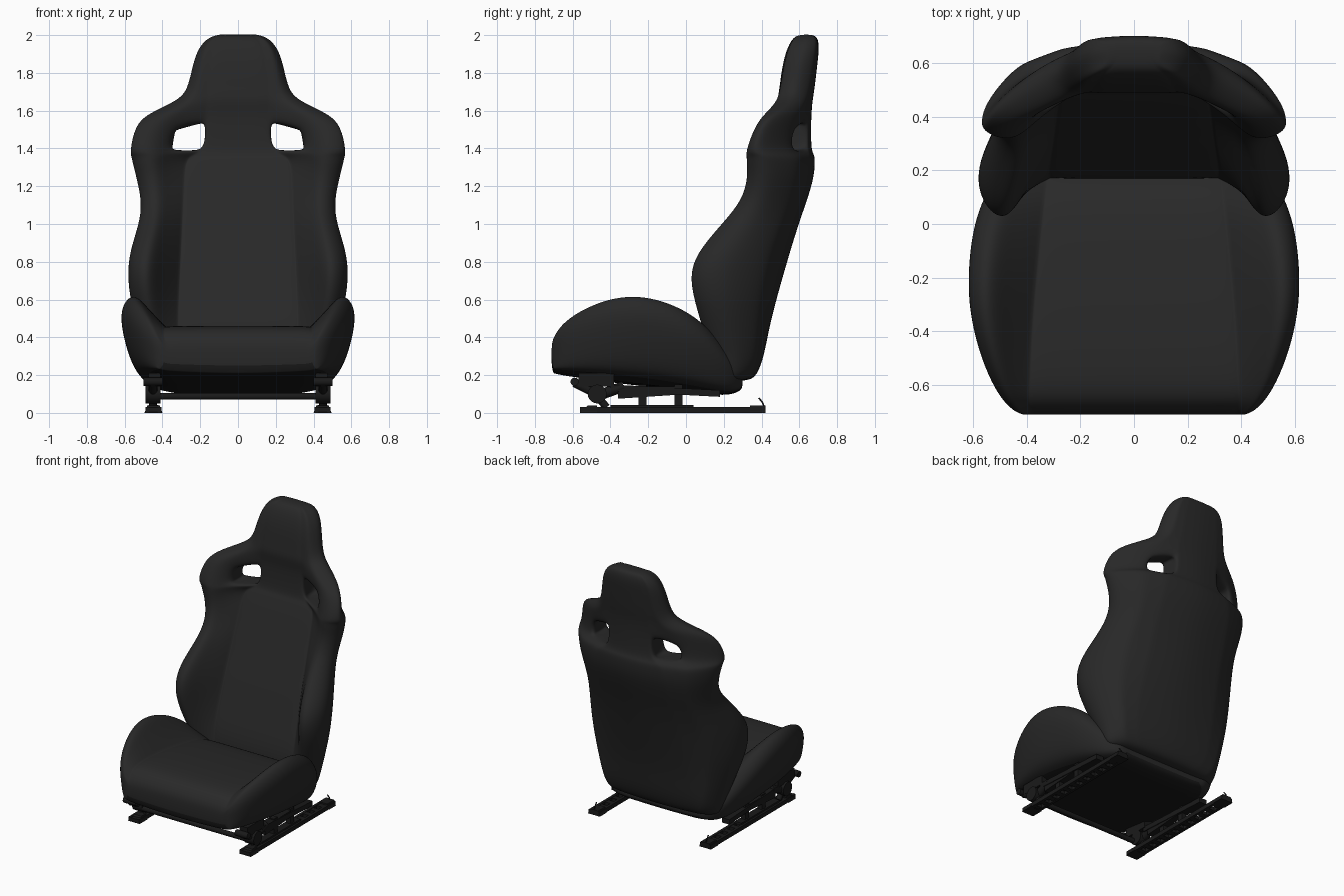
import bpy, bmesh, math
from mathutils import Vector

if "Cube" in bpy.data.objects:
    bpy.data.objects.remove(bpy.data.objects["Cube"])


def mat(name, v):
    m = bpy.data.materials.new(name)
    m.diffuse_color = (v, v, v, 1)
    m.use_nodes = True
    m.node_tree.nodes["Principled BSDF"].inputs["Base Color"].default_value = m.diffuse_color
    return m


LEATHER = mat("black_leather", 0.021)
FABRIC = mat("charcoal_fabric", 0.022)
METAL = mat("dark_metal", 0.010)


def finish(name, bm, mats):
    bmesh.ops.recalc_face_normals(bm, faces=bm.faces)
    me = bpy.data.meshes.new(name)
    bm.to_mesh(me)
    bm.free()
    ob = bpy.data.objects.new(name, me)
    bpy.context.collection.objects.link(ob)
    for m in mats:
        me.materials.append(m)
    return ob


def smooth(ob, angle=40):
    bpy.ops.object.select_all(action='DESELECT')
    ob.select_set(True)
    bpy.context.view_layer.objects.active = ob
    bpy.ops.object.shade_smooth_by_angle(angle=math.radians(angle))


def padded_half(name, rows, place, drop, shape, panel, hole=None, under=None):
    """Loft of half sections: centre panel, bolster, side, curved underside.
    Row = station, panel half width, panel depth, bolster depth, half width, back depth."""
    bm = bmesh.new()
    crease = bm.edges.layers.float.new("crease_edge")
    grid = []
    for i, (t, pw, pf, bf, w, r) in enumerate(rows):
        f3, f4, s1, s2, lo = shape
        mix = 0.55
        if hole is not None and i in (hole, hole + 1):
            f3, f4, mix = 0.42, 0.7, 0.48
        x3, x4 = pw + f3 * (w - pw), pw + f4 * (w - pw)
        back = lambda x: r - drop(t, x)
        d = max(back(w) - bf, 0.03)
        sec = [(0, pf), (pw * 0.92, pf), (pw, pf + 0.006), (x3, pf + mix * (bf - pf)), (x4, bf),
               (w - s1, bf + 0.22 * d), (w * s2, bf + lo * d),
               (x4, back(x4)), (x3, back(x3)), (pw, back(pw)), (pw * 0.92, back(pw * 0.92)), (0, r)]
        line = []
        for c, (x, dep) in enumerate(sec):
            # the top edge of the opening slopes down outwards
            tt = t - 0.045 if hole is not None and i == hole + 1 and c in (3, 8) else t
            line.append(bm.verts.new(place(x, tt, dep)))
        grid.append(line)
    for i in range(len(rows) - 1):
        for c in range(11):
            if i == hole and c in (2, 8):
                continue
            f = bm.faces.new((grid[i][c], grid[i][c + 1], grid[i + 1][c + 1], grid[i + 1][c]))
            if c < 2 and panel[0] <= rows[i][0] and rows[i + 1][0] <= panel[1]:
                f.material_index = 1
            if under and c > 7:
                f.material_index = 2
    # end caps
    for line in (grid[0], grid[-1]):
        for c in range(5):
            bm.faces.new((line[c], line[c + 1], line[10 - c], line[11 - c]))
    # walls of the harness opening
    if hole is not None:
        a, b = grid[hole], grid[hole + 1]
        front, rear = (a[2], a[3], b[3], b[2]), (a[9], a[8], b[8], b[9])
        for j in range(4):
            n = (j + 1) % 4
            bm.faces.new((front[j], front[n], rear[n], rear[j]))
            bm.edges.get((front[j], rear[j]))[crease] = 0.6
            bm.edges.get((front[j], front[n]))[crease] = 0.2
            bm.edges.get((rear[j], rear[n]))[crease] = 0.2
    # stitched seam beside the panel
    for i in range(len(rows) - 1):
        if panel[0] <= rows[i][0] and rows[i + 1][0] <= panel[1]:
            bm.edges.get((grid[i][2], grid[i + 1][2]))[crease] = 0.7
    # crisp lower edge along the front of the cushion
    if under:
        for c in range(7, 11):
            bm.edges.get((grid[1][c], grid[1][c + 1]))[crease] = 0.6
    ob = finish(name, bm, [LEATHER, FABRIC, METAL])
    mir = ob.modifiers.new("mirror", 'MIRROR')
    mir.use_clip = True
    sub = ob.modifiers.new("subdivision", 'SUBSURF')
    sub.levels = sub.render_levels = 3
    for p in ob.data.polygons:
        p.use_smooth = True
    return ob


# Backrest with shoulder wings and headrest
back_rows = [
    (.17, .20, .24, .22, .42, .33), (.195, .27, .20, .17, .465, .38), (.30, .31, .16, .12, .49, .42),
    (.45, .32, .18, .07, .54, .45), (.60, .315, .225, .015, .585, .49), (.72, .31, .26, -.01, .597, .525),
    (.82, .305, .29, .015, .592, .555), (.92, .30, .325, .09, .565, .585), (1.03, .295, .36, .195, .53, .62),
    (1.13, .29, .395, .28, .525, .655), (1.24, .285, .43, .31, .55, .688), (1.32, .28, .46, .303, .57, .695),
    (1.365, .25, .477, .302, .582, .69), (1.39, .178, .495, .303, .585, .668), (1.54, .17, .50, .362, .556, .668),
    (1.60, .17, .495, .425, .455, .67), (1.66, .16, .485, .485, .32, .675), (1.72, .15, .495, .50, .275, .685),
    (1.84, .14, .51, .52, .25, .698), (1.93, .13, .535, .545, .22, .708), (1.985, .10, .565, .57, .17, .70),
    (2.003, .06, .60, .60, .11, .675)]


def back_drop(z, x):
    k = min(0.55, 0.12 + 0.5 * z) if z < 1.38 else 0.72 if z < 1.58 else 0.62
    return k * x * x


padded_half("backrest", back_rows, lambda x, t, d: (x, d, t), back_drop,
            (0.36, 0.6, 0.022, 1.0, 0.62), (0.3, 1.37), hole=13)

# Seat cushion with side bolsters
seat_rows = [
    (-.712, .37, .34, .37, .42, .235), (-.70, .39, .38, .41, .455, .205), (-.66, .395, .438, .475, .50, .195),
    (-.58, .39, .46, .545, .55, .183), (-.45, .385, .462, .615, .60, .165), (-.30, .375, .455, .65, .632, .145),
    (-.15, .36, .44, .63, .632, .13), (0, .345, .42, .565, .612, .112), (.12, .33, .39, .465, .565, .097),
    (.22, .32, .30, .33, .50, .09), (.28, .30, .22, .235, .43, .11), (.30, .26, .19, .20, .37, .13)]
padded_half("seat_cushion", [(t, pw, -p, -b, w, -u) for t, pw, p, b, w, u in seat_rows],
            lambda x, t, d: (x, t, -d), lambda y, x: 0.9 * x ** 4,
            (0.42, 0.7, 0.005, 0.97, 0.62), (-.70, .22), under=True)


def add_box(bm, x0, x1, y0, y1, z0, z1):
    vs = bmesh.ops.create_cube(bm, size=1)["verts"]
    for v in vs:
        v.co = Vector(((x0 + x1) / 2 + v.co.x * (x1 - x0), (y0 + y1) / 2 + v.co.y * (y1 - y0),
                       (z0 + z1) / 2 + v.co.z * (z1 - z0)))
    return vs


def add_rod(bm, a, b, rad, n=12):
    a, b = Vector(a), Vector(b)
    vs = bmesh.ops.create_cone(bm, cap_ends=True, segments=n, radius1=rad, radius2=rad,
                               depth=(b - a).length)["verts"]
    q = (b - a).to_track_quat('Z', 'Y')
    for v in vs:
        v.co = q @ v.co + (a + b) / 2


for side, s in (("left", -1), ("right", 1)):
    # Floor rail: ladder strip with open slots, and feet at both ends
    bm = bmesh.new()
    for x0, x1 in ((.405, .425), (.47, .49)):
        add_box(bm, x0, x1, -.56, .42, 0, .03)
    for i in range(13):
        y = -.54 + i * .078
        add_box(bm, .42, .475, y - .02, y + .02, .004, .028)
    for y0, y1 in ((-.56, -.47), (.34, .42)):
        for v in add_box(bm, .40, .495, y0, y1, 0, .038):
            if v.co.z > .03:
                v.co.x = .447 + (v.co.x - .447) * .7
                v.co.y = max(v.co.y, -.52)
    bmesh.ops.scale(bm, vec=(s, 1, 1), verts=bm.verts)
    finish(side + "_floor_rail", bm, [METAL])

    # Slider on the rail, with posts carrying the cushion
    bm = bmesh.new()
    add_box(bm, .42, .475, -.40, .04, .025, .042)
    for y in (-.23, -.04):
        add_box(bm, .43, .465, y - .022, y + .022, .04, .15)
    for v in add_box(bm, .415, .475, -.40, .18, .085, .12):
        if v.co.y < 0:
            v.co.z += .03
    # gusset between the posts and the front pivot
    for v in add_box(bm, .42, .47, -.36, -.06, .075, .14):
        if v.co.y > -.1 and v.co.z < .1:
            v.co.z += .02
    bmesh.ops.scale(bm, vec=(s, 1, 1), verts=bm.verts)
    finish(side + "_slider", bm, [METAL])

    # Front pivot, swing arms and bolts
    bm = bmesh.new()
    add_rod(bm, (s * .41, -.47, .10), (s * .49, -.47, .10), .05, 20)
    add_rod(bm, (s * .40, -.59, .165), (s * .50, -.59, .165), .022)
    add_rod(bm, (s * .45, -.59, .16), (s * .45, -.47, .10), .024)
    add_rod(bm, (s * .45, -.47, .09), (s * .45, -.33, .14), .028)
    add_rod(bm, (s * .45, -.46, .075), (s * .45, -.42, .03), .02)
    for v in add_box(bm, .41, .475, -.57, -.38, .14, .21):
        v.co.x *= s
    smooth(finish(side + "_pivot_bracket", bm, [METAL]))

    # Rear release hook
    bm = bmesh.new()
    add_rod(bm, (s * .45, .415, .03), (s * .45, .405, .055), .004, 8)
    add_rod(bm, (s * .45, .405, .055), (s * .45, .385, .08), .004, 8)
    finish(side + "_release_hook", bm, [METAL])

# Cross bar under the cushion
bm = bmesh.new()
add_rod(bm, (-.42, -.50, .088), (.42, -.50, .088), .018, 16)
smooth(finish("cross_bar", bm, [METAL]))
